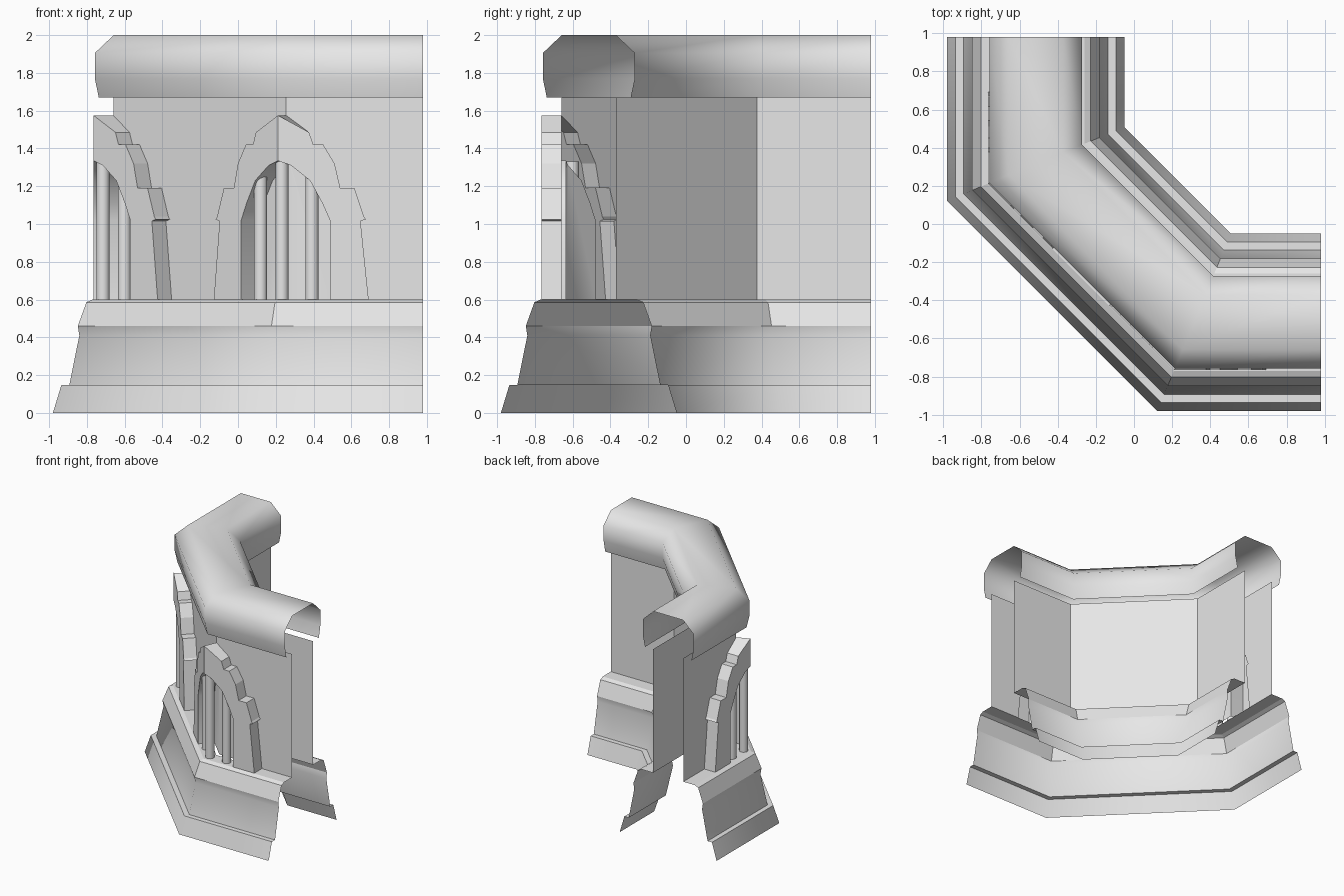
import bpy, bmesh, math
from mathutils import Matrix

if "Cube" in bpy.data.objects:
    bpy.data.objects.remove(bpy.data.objects["Cube"])

T = math.tan(math.radians(22.5))
stone = bpy.data.materials.new("grey stone")
stone.diffuse_color = (0.8, 0.8, 0.8, 1)
stone.use_nodes = True
stone.node_tree.nodes["Principled BSDF"].inputs["Base Color"].default_value = stone.diffuse_color


def finish(name, bm, smooth=None):
    """Turn a bmesh into an object; smooth is an angle in degrees."""
    bmesh.ops.remove_doubles(bm, verts=bm.verts, dist=0.0005)
    me = bpy.data.meshes.new(name)
    bm.to_mesh(me)
    bm.free()
    me.materials.append(stone)
    ob = bpy.data.objects.new(name, me)
    bpy.context.scene.collection.objects.link(ob)
    if smooth:
        bpy.ops.object.select_all(action='DESELECT')
        ob.select_set(True)
        bpy.context.view_layer.objects.active = ob
        bpy.ops.object.shade_smooth_by_angle(angle=math.radians(smooth))
    return ob


def add_faces(bm, faces, mirror=False):
    for f in faces:
        bm.faces.new([bm.verts.new(p) for p in f])
        if mirror:  # across the diagonal plane x = y
            bm.faces.new([bm.verts.new((y, x, z)) for x, y, z in reversed(f)])


def path(d):
    """Plan path of the bent wall, offset d outward from its centre line."""
    return [(-.515 - d, .98), (-.515 - d, .315 - T * d),
            (.315 - T * d, -.515 - d), (.98, -.515 - d)]


def sweep(name, profile, smooth=None, both=True):
    """Sweep an open (offset, z) profile along the path, on one or both sides."""
    bm = bmesh.new()
    profiles = [profile]
    if both:
        profiles.append([(-d, z) for d, z in reversed(profile)])
    for prof in profiles:
        for (d0, z0), (d1, z1) in zip(prof, prof[1:]):
            a, b = path(d0), path(d1)
            add_faces(bm, [[(*a[i], z0), (*a[i + 1], z0), (*b[i + 1], z1), (*b[i], z1)]
                           for i in range(3)])
    return finish(name, bm, smooth)


# Stepped base, open below and at both ends
sweep("plinth", [(.465, 0), (.42, .148)], 60)
sweep("plinth_step", [(.42, .148), (.378, .148)])
sweep("base_cove", [(.378, .148), (.325, .41), (.333, .46)], 60)
sweep("base_chamfer", [(.333, .46), (.288, .585), (.255, .6), (.145, .6)])

# Inner wall face
sweep("inner_wall", [(-.145, 1.67), (-.145, .6)], both=False)

# Rounded coping
sweep("coping", [(.222, 1.67), (.243, 1.77), (.243, 1.905), (.143, 2),
                 (-.143, 2), (-.243, 1.905), (-.243, 1.77), (-.222, 1.67)], 60, False)

# Pointed arch half outlines: (distance from the fold, z)
OUTER = [(0, 1.575), (.165, 1.485), (.187, 1.42), (.24, 1.42), (.30, 1.32), (.33, 1.19),
         (.405, 1.19), (.455, 1.04), (.466, 1.025), (.437, 1.015), (.48, .6)]
INNER = [(0, 1.335), (.07, 1.31), (.17, 1.23), (.235, 1.11), (.275, 1.02), (.275, .6)]
FRONT, WALL, BACK = .25, .145, .12


def point(u, d, z):
    """Point at u along the fold: u > 0 on the straight arm, u < 0 on the diagonal."""
    x, y = path(d)[2]
    s = max(abs(u) - (FRONT - d) * T, 0)
    if u > 0:
        return (x + s, y, z)
    return (x - s * .70711, y + s * .70711, z)


def halves(outline, d):
    """The outline as a polygon chain on both sides of the fold, counter-clockwise."""
    return [[point(u, d, z) for u, z in outline],
            [point(-u, d, z) for u, z in reversed(outline)]]


def rim(outline, d0, d1):
    full = [(-u, z) for u, z in reversed(outline)] + outline[1:]
    return [[point(*q, z) for q, z in (((a[0], d0), a[1]), ((b[0], d0), b[1]),
                                       ((b[0], d1), b[1]), ((a[0], d1), a[1]))]
            for a, b in zip(full, full[1:])]


# Outer wall, left open behind the arches
bm = bmesh.new()
arm = [(0, 1.67)] + OUTER + [(.7685, .6), (.7685, 1.67)]
diagonal = [(0, 1.67)] + OUTER + [(.6905, .6), (.6905, 1.67)]
add_faces(bm, [halves(arm, WALL)[0], halves(diagonal, WALL)[1]], True)
finish("outer_wall", bm)

# Arch surrounds folded around the two outer corners
bm = bmesh.new()
ring = OUTER + INNER[::-1]
add_faces(bm, [h[::-1] for h in halves(ring, FRONT)] + rim(OUTER, FRONT, WALL), True)
finish("arch_surrounds", bm)

# Niches: soffit and back panel
bm = bmesh.new()
add_faces(bm, [f[::-1] for f in rim(INNER, FRONT, BACK)], True)
add_faces(bm, [h[::-1] for h in halves(INNER + [(0, .6)], BACK)], True)
finish("niches", bm, 60)

# Round bars standing in the niches
bm = bmesh.new()
for u in (-.18, 0, .18):
    x, y, _ = point(u, .2, 0)
    for px, py in ((x, y), (y, x)):
        bmesh.ops.create_cone(bm, cap_ends=True, segments=10, radius1=.036, radius2=.036,
                              depth=.73, matrix=Matrix.Translation((px, py, .965)))
finish("niche_bars", bm, 50)
